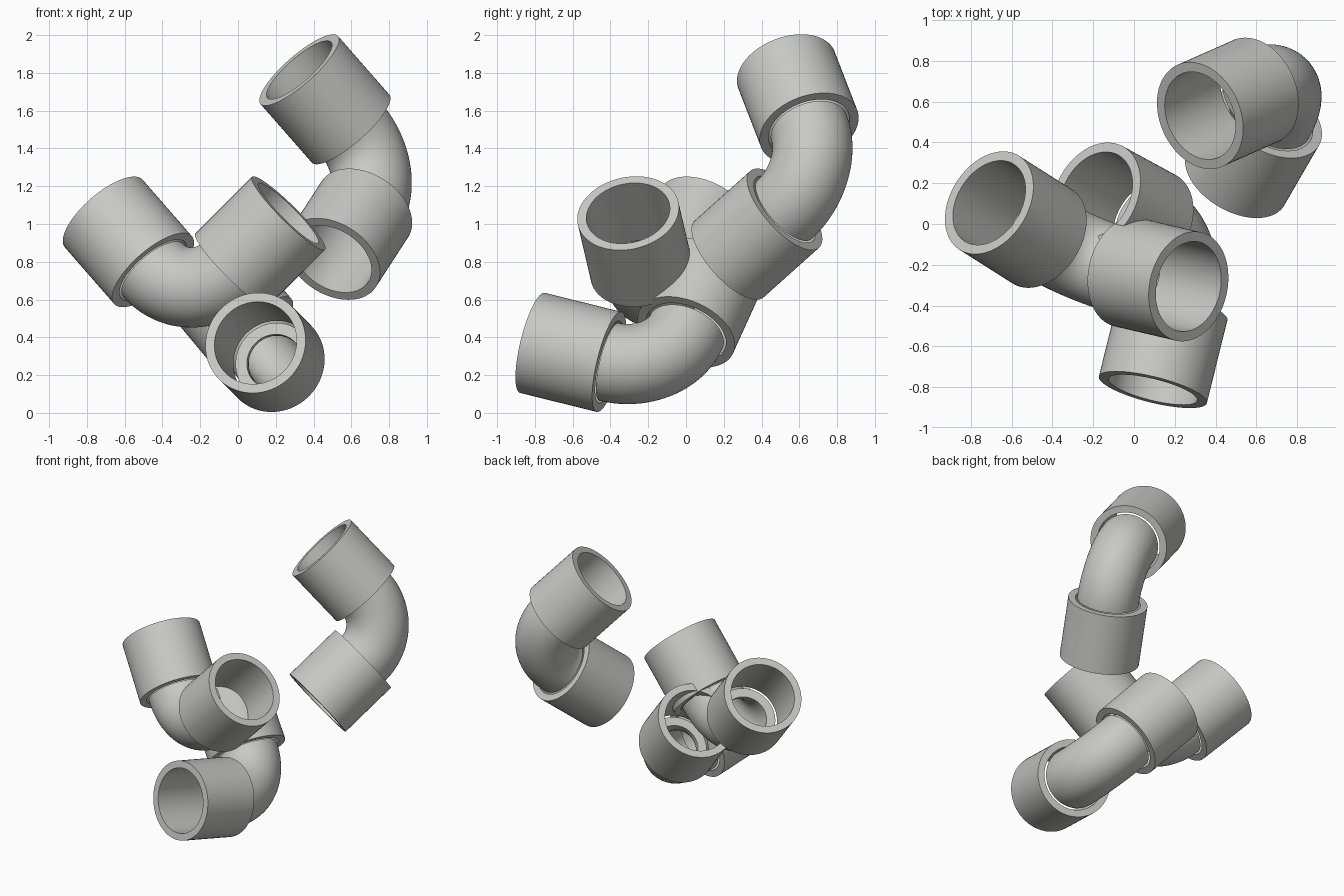
import bpy
import bmesh
import math
from mathutils import Vector

SEGMENTS = 72
SOCKET_OUTER, SOCKET_INNER = 0.273, 0.224
PIPE_OUTER, PIPE_INNER = 0.212, 0.15
BEND = 0.32       # bend radius, also where the sockets begin
REACH = 0.75      # corner of the elbow to the socket mouth

old = bpy.data.objects.get("Cube")
if old:
    bpy.data.objects.remove(old, do_unlink=True)

grey = bpy.data.materials.new("pipe_grey")
grey.use_nodes = True
grey.diffuse_color = (0.58, 0.58, 0.56, 1)
bsdf = next(n for n in grey.node_tree.nodes if n.type == "BSDF_PRINCIPLED")
bsdf.inputs["Base Color"].default_value = grey.diffuse_color
bsdf.inputs["Roughness"].default_value = 0.6


def tube(name, stations, normal, outer, inner):
    """Hollow tube through (centre, direction) stations in one plane."""
    bm = bmesh.new()

    def ring(station, radius):
        centre, along = station
        side = along.cross(normal)
        angles = [2 * math.pi * i / SEGMENTS for i in range(SEGMENTS)]
        return [bm.verts.new(centre + radius * (normal * math.cos(t) + side * math.sin(t)))
                for t in angles]

    # Outer wall forward, inner wall back, then close the loop
    loops = [ring(s, outer) for s in stations]
    loops += [ring(s, inner) for s in reversed(stations)]
    for k, low in enumerate(loops):
        high = loops[(k + 1) % len(loops)]
        for i in range(SEGMENTS):
            j = (i + 1) % SEGMENTS
            bm.faces.new((low[i], low[j], high[j], high[i]))
    bmesh.ops.recalc_face_normals(bm, faces=bm.faces)
    mesh = bpy.data.meshes.new(name)
    bm.to_mesh(mesh)
    bm.free()
    mesh.materials.append(grey)
    mesh.shade_smooth()
    mesh.set_sharp_from_angle(angle=math.radians(35))
    obj = bpy.data.objects.new(name, mesh)
    bpy.context.collection.objects.link(obj)


def elbow(name, mouth_a, mouth_b, corner):
    """Right-angled elbow with a socket sleeve on both ends."""
    mouth_a, mouth_b, corner = map(Vector, (mouth_a, mouth_b, corner))
    middle = (mouth_a + mouth_b) / 2
    across = (mouth_a - mouth_b).normalized()
    inward = middle - corner
    inward = (inward - across * inward.dot(across)).normalized()
    a = (inward + across).normalized()
    b = (inward - across).normalized()
    corner = middle - inward * REACH / math.sqrt(2)
    normal = a.cross(b)

    # Curved pipe from one socket to the other
    pivot = corner + BEND * (a + b)
    steps = 24
    stations = []
    for k in range(steps + 1):
        t = math.pi / 2 * k / steps
        stations.append((pivot - BEND * (b * math.cos(t) + a * math.sin(t)),
                         b * math.sin(t) - a * math.cos(t)))
    tube(name + "_bend", stations, normal, PIPE_OUTER, PIPE_INNER)

    # Sleeves
    for label, d in (("first", a), ("second", b)):
        ends = [(corner + d * BEND, d), (corner + d * REACH, d)]
        tube(f"{name}_{label}_socket", ends, normal, SOCKET_OUTER, SOCKET_INNER)


elbow("upper_elbow", (0.325, 0.53, 1.81), (0.50, 0.23, 0.82), (0.79, 0.736, 1.28))
elbow("middle_elbow", (-0.70, 0.10, 1.055), (0.257, -0.302, 1.057), (-0.257, -0.187, 0.516))
elbow("lower_elbow", (0.093, -0.814, 0.37), (-0.186, 0.143, 0.74), (0.262, -0.09, 0.203))
